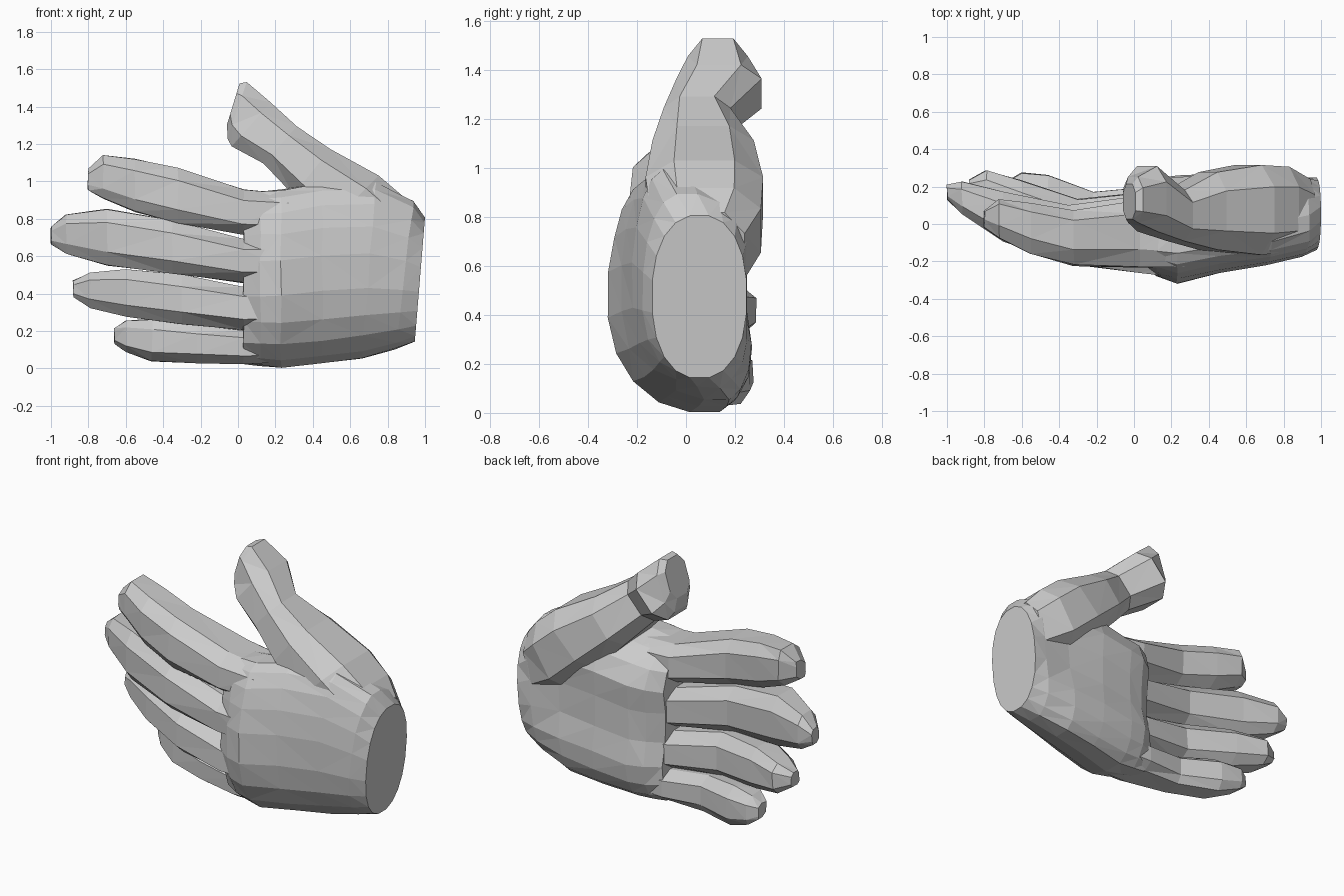
import bpy, bmesh, random
from math import sin, cos, pi
from mathutils import Vector

cube = bpy.data.objects.get("Cube")
if cube:
    bpy.data.objects.remove(cube, do_unlink=True)
random.seed(4)

clay = bpy.data.materials.new("clay grey")
clay.use_nodes = True
clay.diffuse_color = (0.6, 0.6, 0.6, 1)
clay.node_tree.nodes["Principled BSDF"].inputs["Base Color"].default_value = clay.diffuse_color


def power(value, exponent):
    return abs(value) ** exponent * (1 if value >= 0 else -1)


def loft(name, sections, sides, exponent=0.8, lean=0.0, jitter=0.0, hollow=0.0):
    """Skin rounded rings; a section is (low x, low z, high x, high z, back y, palm y)."""
    bm = bmesh.new()
    rings = []
    for number, (low_x, low_z, high_x, high_z, back, front) in enumerate(sections):
        low, high = Vector((low_x, 0, low_z)), Vector((high_x, 0, high_z))
        middle = (back + front) / 2
        strength = min(1, number / 2)  # the first ring stays flat and plain
        ring = []
        for i in range(sides):
            angle = 2 * pi * (i + 0.5) / sides
            across, depth = power(cos(angle), exponent), power(sin(angle), exponent)
            point = low.lerp(high, (across + 1) / 2)
            edge = middle - lean * strength * across
            reach = front - edge if depth > 0 else edge - back
            point.y = edge + depth * reach
            if depth > 0:
                point.y -= hollow * strength * depth * max(0, 1 - abs(across) * 1.6)
            if number > 0:
                point += Vector([random.uniform(-jitter, jitter) for _ in range(3)])
            ring.append(bm.verts.new(point))
        rings.append(ring)
    for a, b in zip(rings, rings[1:]):
        for i in range(sides):
            j = (i + 1) % sides
            bm.faces.new((a[i], a[j], b[j], b[i]))
    caps = [bm.faces.new(rings[0]), bm.faces.new(rings[-1])]
    bmesh.ops.triangulate(bm, faces=[f for f in bm.faces if f not in caps])
    bmesh.ops.recalc_face_normals(bm, faces=bm.faces)
    mesh = bpy.data.meshes.new(name)
    bm.to_mesh(mesh)
    bm.free()
    mesh.materials.append(clay)
    obj = bpy.data.objects.new(name, mesh)
    bpy.context.collection.objects.link(obj)


def upright(sections):
    """Expand (x, low z, high z, back y, palm y) to a full section."""
    return [(x, low, x, high, back, front) for x, low, high, back, front in sections]


# Palm, from the flat cut wrist to the finger webs
palm = [
    (0.945, 0.14, 1, 0.81, -0.14, 0.25),
    (0.84, 0.1, 0.94, 0.9, -0.18, 0.28),
    (0.66, 0.05, 0.74, 1, -0.22, 0.3),
    (0.45, 0.02, 0.45, 1, -0.27, 0.31),
    (0.23, 0, 0.23, 0.96, -0.32, 0.3),
    (0.12, 0.01, 0.12, 0.95, -0.28, 0.28),
    (0.03, 0.02, 0.03, 0.93, -0.21, 0.22),
]
loft("palm", palm, 20, 0.88, lean=0.11, jitter=0.004, hollow=0.09)

# Thumb with its fleshy base
thumb = [
    (0.87, 0.45, 0.97, 0.83, -0.11, 0.25),
    (0.66, 0.56, 0.89, 0.93, -0.16, 0.32),
    (0.46, 0.74, 0.76, 1.04, -0.18, 0.33),
    (0.29, 0.92, 0.5, 1.18, -0.15, 0.29),
    (0.13, 1.09, 0.32, 1.3, -0.1, 0.19),
    (-0.04, 1.18, 0.18, 1.43, -0.05, 0.32),
    (-0.06, 1.22, 0.05, 1.54, 0, 0.26),
    (-0.06, 1.3, 0.01, 1.53, 0.02, 0.22),
]
loft("thumb", thumb, 8, 0.75)

# Fingers, from the knuckle to the tip
fingers = {
    "index_finger": (-0.04, [
        (0.27, 0.71, 0.94, -0.24, 0.12),
        (0.03, 0.71, 0.96, -0.24, 0.14),
        (-0.32, 0.77, 1.08, -0.23, 0.08),
        (-0.55, 0.83, 1.13, -0.17, 0.12),
        (-0.72, 0.9, 1.15, -0.08, 0.14),
        (-0.8, 0.95, 1.07, -0.02, 0.07),
    ]),
    "middle_finger": (0.0, [
        (0.27, 0.46, 0.69, -0.3, 0.12),
        (0.03, 0.45, 0.7, -0.27, 0.16),
        (-0.35, 0.5, 0.8, -0.22, 0.11),
        (-0.7, 0.54, 0.86, -0.1, 0.18),
        (-0.92, 0.61, 0.83, 0.05, 0.23),
        (-1, 0.66, 0.76, 0.13, 0.21),
    ]),
    "ring_finger": (0.0, [
        (0.27, 0.22, 0.43, -0.27, 0.15),
        (0.03, 0.2, 0.44, -0.24, 0.18),
        (-0.3, 0.23, 0.51, -0.18, 0.14),
        (-0.6, 0.27, 0.54, -0.05, 0.24),
        (-0.79, 0.32, 0.52, 0.08, 0.29),
        (-0.88, 0.38, 0.47, 0.15, 0.24),
    ]),
    "little_finger": (0.04, [
        (0.27, 0.03, 0.2, -0.12, 0.19),
        (0.03, 0.02, 0.21, -0.11, 0.2),
        (-0.22, 0.02, 0.24, -0.06, 0.18),
        (-0.46, 0.03, 0.27, 0.01, 0.27),
        (-0.6, 0.08, 0.26, 0.1, 0.28),
        (-0.66, 0.13, 0.22, 0.16, 0.24),
    ]),
}
for name, (lean, sections) in fingers.items():
    loft(name, upright(sections), 8, 0.7, lean=lean, jitter=0.004)
